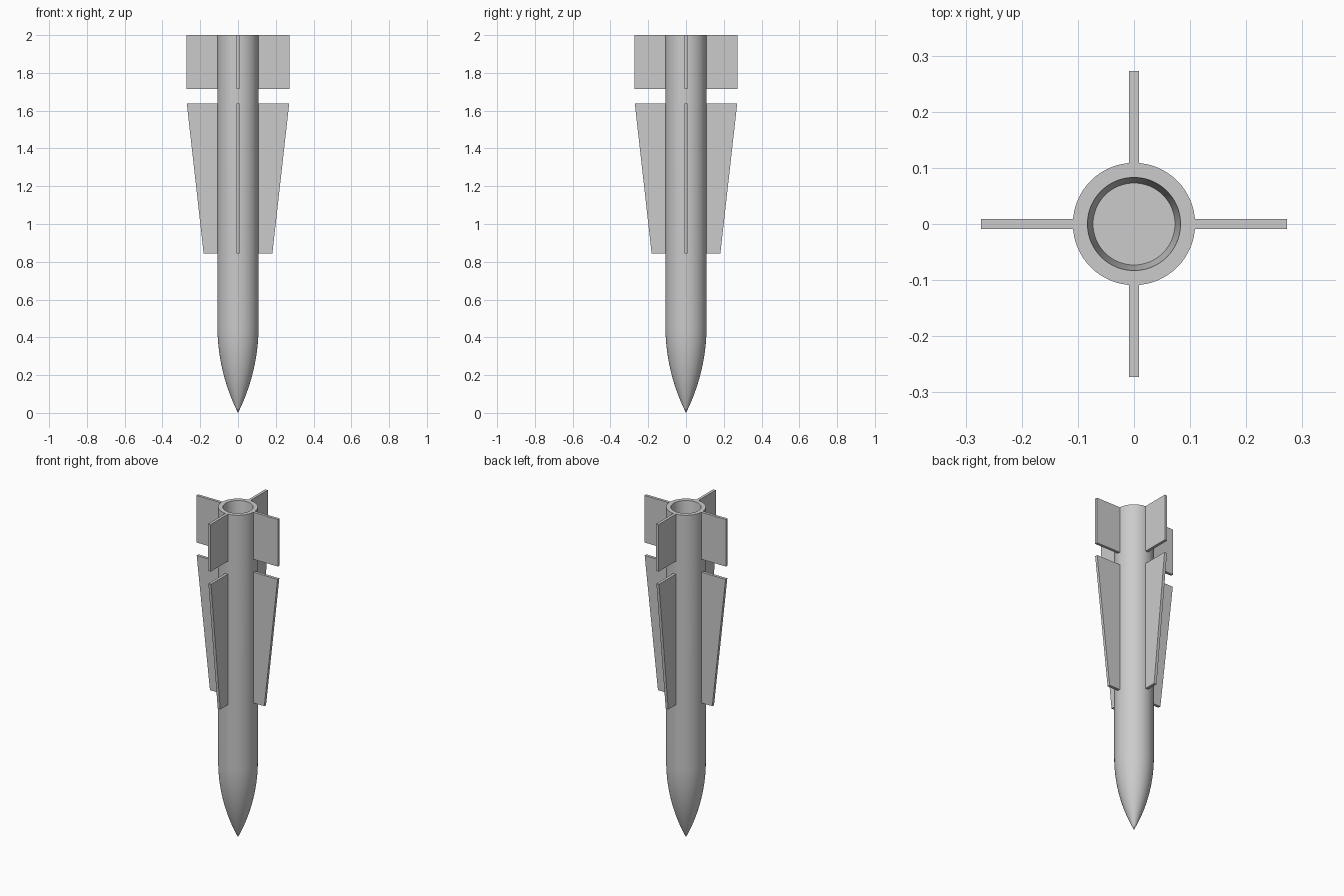
import bpy, bmesh, math
from mathutils import Matrix, Vector

if "Cube" in bpy.data.objects:
    bpy.data.objects.remove(bpy.data.objects["Cube"])

R, NOSE, TOP = 0.109, 0.46, 2.0
FIN_HALF = 0.0085


def add_object(name, bm):
    bmesh.ops.recalc_face_normals(bm, faces=bm.faces)
    mesh = bpy.data.meshes.new(name)
    bm.to_mesh(mesh)
    bm.free()
    ob = bpy.data.objects.new(name, mesh)
    bpy.context.collection.objects.link(ob)
    return ob


def lathe(name, profile, steps=64):
    bm = bmesh.new()
    verts = [bm.verts.new((r, 0, z)) for r, z in profile]
    edges = [bm.edges.new(pair) for pair in zip(verts, verts[1:])]
    bmesh.ops.spin(bm, geom=verts + edges, cent=(0, 0, 0), axis=(0, 0, 1),
                   angle=math.tau, steps=steps)
    bmesh.ops.remove_doubles(bm, verts=bm.verts, dist=1e-5)
    ob = add_object(name, bm)
    bpy.context.view_layer.objects.active = ob
    ob.select_set(True)
    bpy.ops.object.shade_smooth_by_angle(angle=math.radians(30))
    ob.select_set(False)
    return ob


def fin_set(name, outline):
    # four flat plates, each extruded from its (radius, z) outline
    for i in range(4):
        bm = bmesh.new()
        face = bm.faces.new([bm.verts.new((r, -FIN_HALF, z)) for r, z in outline])
        ext = bmesh.ops.extrude_face_region(bm, geom=[face], use_keep_orig=True)
        moved = [g for g in ext["geom"] if isinstance(g, bmesh.types.BMVert)]
        bmesh.ops.translate(bm, verts=moved, vec=Vector((0, 2 * FIN_HALF, 0)))
        bmesh.ops.rotate(bm, verts=bm.verts, cent=(0, 0, 0),
                         matrix=Matrix.Rotation(i * math.pi / 2, 3, 'Z'))
        add_object(f"{name}_{i + 1}", bm)


# Body: pointed ogive nose, straight tube and recessed tapered nozzle
rho = (R * R + NOSE * NOSE) / (2 * R)
profile = []
for i in range(19):
    z = NOSE * i / 18
    r = math.sqrt(rho * rho - (NOSE - z) ** 2) + R - rho
    profile.append((max(r, 0.0), z))
profile += [(R, TOP), (0.083, TOP), (0.073, TOP - 0.1), (0, TOP - 0.1)]
lathe("body", profile)

# Long swept fins along the middle
fin_set("middle_fin", [(0.1, 0.845), (0.182, 0.845), (0.271, 1.637), (0.1, 1.637)])

# Rectangular fins at the tail
fin_set("tail_fin", [(0.1, 1.715), (0.273, 1.715), (0.273, TOP), (0.1, TOP)])
